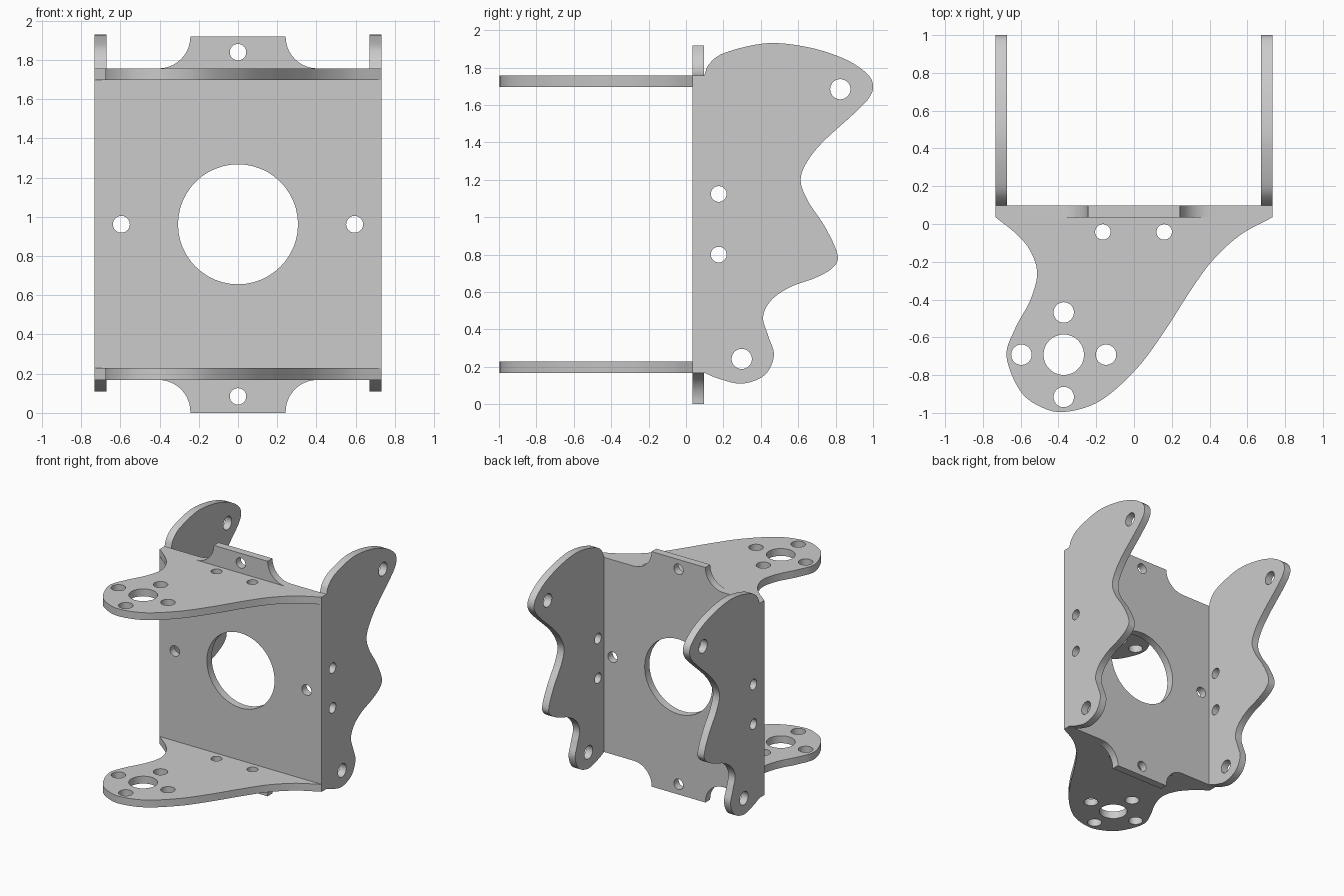
import bpy, bmesh, math
from mathutils import Matrix, Vector

if "Cube" in bpy.data.objects:
    bpy.data.objects.remove(bpy.data.objects["Cube"])

metal = bpy.data.materials.new("plain grey metal")
metal.diffuse_color = (0.6, 0.6, 0.6, 1)
metal.use_nodes = True
metal.node_tree.nodes["Principled BSDF"].inputs["Base Color"].default_value = metal.diffuse_color

T = 0.06          # sheet thickness
W = 0.732         # half width
Y0, Y1 = 0.035, 0.097   # front and back of the centre panel
ZB, ZT = 0.168, 1.757   # lower and upper edge of the panel


def smooth(points, steps=7):
    """Smooth open curve through the points."""
    p = [Vector(q) for q in points]
    p = [2 * p[0] - p[1]] + p + [2 * p[-1] - p[-2]]
    out = []
    for a, b, c, d in zip(p, p[1:], p[2:], p[3:]):
        for i in range(steps):
            t = i / steps
            out.append(0.5 * (2 * b + (c - a) * t + (2 * a - 5 * b + 4 * c - d) * t * t
                              + (3 * b - a - 3 * c + d) * t ** 3))
    return out + [p[-2]]


def arc(cx, cy, r, a0, a1, n):
    return [(cx + r * math.cos(math.radians(a0 + (a1 - a0) * i / n)),
             cy + r * math.sin(math.radians(a0 + (a1 - a0) * i / n))) for i in range(n + 1)]


def plate(name, outline, holes, thick, matrix):
    """Flat sheet with round holes, extruded both ways from its middle plane."""
    cu = bpy.data.curves.new(name, 'CURVE')
    cu.dimensions, cu.fill_mode, cu.extrude = '2D', 'BOTH', thick / 2
    for loop in [outline] + [arc(x, y, r, 0, 360, 48)[:-1] for x, y, r in holes]:
        s = cu.splines.new('POLY')
        s.points.add(len(loop) - 1)
        for pt, q in zip(s.points, loop):
            pt.co = (q[0], q[1], 0, 1)
        s.use_cyclic_u = True
    tmp = bpy.data.objects.new(name + "_tmp", cu)
    bpy.context.collection.objects.link(tmp)
    dg = bpy.context.evaluated_depsgraph_get()
    me = bpy.data.meshes.new_from_object(tmp.evaluated_get(dg))
    bpy.data.objects.remove(tmp)
    bm = bmesh.new()
    bm.from_mesh(me)
    bmesh.ops.remove_doubles(bm, verts=bm.verts, dist=1e-5)
    bm.transform(matrix)
    bmesh.ops.recalc_face_normals(bm, faces=bm.faces)
    bm.to_mesh(me)
    bm.free()
    me.name = name
    me.materials.clear()
    me.materials.append(metal)
    ob = bpy.data.objects.new(name, me)
    bpy.context.collection.objects.link(ob)
    bpy.ops.object.select_all(action='DESELECT')
    ob.select_set(True)
    bpy.context.view_layer.objects.active = ob
    bpy.ops.object.shade_smooth_by_angle(angle=math.radians(30))
    return ob


# centre panel with a filleted tab above and below
R = 0.162
ZTOP = ZT + R
xi = W - T
panel = ([(-xi, ZB)] + arc(-0.405, ZB - R, R, 90, 0, 10) + [(-0.243, 0), (0.243, 0)]
         + arc(0.405, ZB - R, R, 180, 90, 10) + [(xi, ZB), (xi, ZT)]
         + arc(0.405, ZTOP, R, 270, 180, 10) + arc(-0.405, ZTOP, R, 0, -90, 10) + [(-xi, ZT)])
plate("centre_panel", panel,
      [(0, 0.962, 0.306), (-0.595, 0.962, 0.043), (0.595, 0.962, 0.043),
       (0, 1.84, 0.042), (0, 0.084, 0.042)], Y1 - Y0,
      Matrix(((1, 0, 0, 0), (0, 0, 1, (Y0 + Y1) / 2), (0, 1, 0, 0), (0, 0, 0, 1))))

# side cheeks, profile in y and z
cheek = [(Y0, ZT), (Y0, ZB)] + smooth([
    (Y1, ZB), (0.18, 0.135), (0.30, 0.11), (0.42, 0.155), (0.47, 0.26), (0.44, 0.365),
    (0.412, 0.465), (0.455, 0.555), (0.555, 0.625), (0.69, 0.675), (0.785, 0.73),
    (0.81, 0.80), (0.745, 0.945), (0.65, 1.09), (0.613, 1.20), (0.65, 1.30),
    (0.735, 1.405), (0.905, 1.56), (0.98, 1.64), (1.0, 1.705), (0.965, 1.77),
    (0.85, 1.845), (0.66, 1.907), (0.435, 1.93), (0.21, 1.88), (0.125, 1.82), (Y1, ZT)])
for side, s in (("left", -1), ("right", 1)):
    plate(side + "_cheek", cheek,
          [(0.175, 1.124, 0.042), (0.175, 0.80, 0.042), (0.825, 1.684, 0.054), (0.298, 0.242, 0.054)],
          T, Matrix(((0, 0, 1, s * (W - T / 2)), (1, 0, 0, 0), (0, 1, 0, 0), (0, 0, 0, 1))))

# horizontal arms reaching forward, profile in x and y
arm = smooth([
    (-W, Y0), (-0.615, -0.06), (-0.545, -0.15), (-0.513, -0.265), (-0.55, -0.405),
    (-0.63, -0.555), (-0.675, -0.70), (-0.605, -0.88), (-0.50, -0.965), (-0.37, -0.995),
    (-0.18, -0.937), (0.013, -0.767), (0.16, -0.57), (0.285, -0.375), (0.41, -0.20),
    (0.56, -0.06), (W, Y0)])
arm_holes = [(-0.165, -0.042, 0.041), (0.16, -0.042, 0.041), (-0.372, -0.692, 0.107)]
arm_holes += [(-0.372 + 0.224 * math.cos(k * math.pi / 2),
               -0.692 + 0.224 * math.sin(k * math.pi / 2), 0.054) for k in range(4)]
for level, z in (("lower", ZB + T / 2), ("upper", ZT - T / 2)):
    plate(level + "_arm", arm, arm_holes, T, Matrix.Translation((0, 0, z)))
